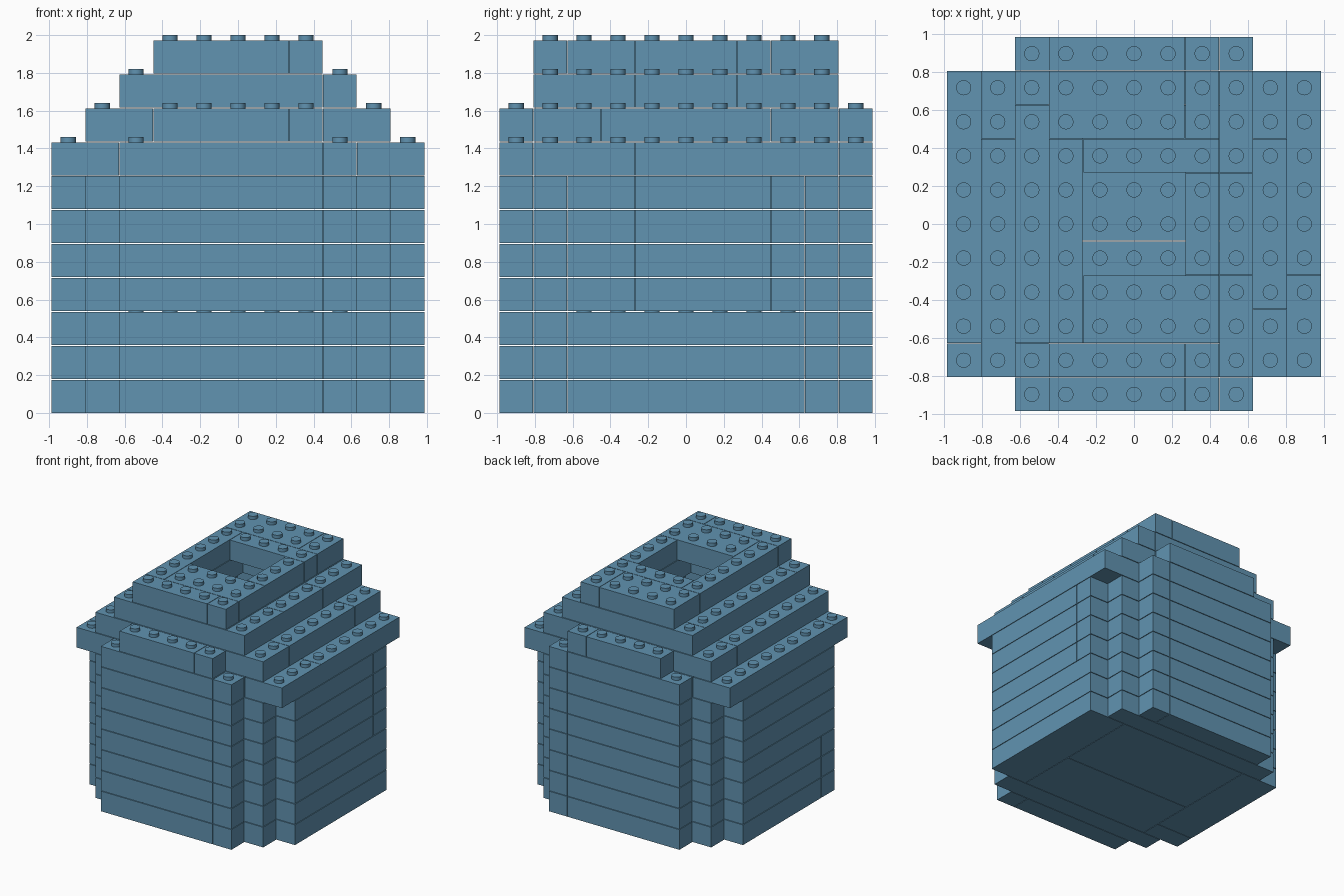
import bpy
import bmesh
from mathutils import Matrix

cube = bpy.data.objects.get("Cube")
if cube:
    bpy.data.objects.remove(cube, do_unlink=True)

UNIT = 0.1797          # stud spacing and course height
SEAM = 0.002           # side clearance of each brick
GAP = 0.005            # gap above each brick
STUD_R, STUD_H, STUD_SIDES = 0.04, 0.028, 24

blue = bpy.data.materials.new("dusty_blue")
blue.use_nodes = True
colour = (0.119, 0.292, 0.44, 1)
blue.diffuse_color = colour
blue.node_tree.nodes["Principled BSDF"].inputs["Base Color"].default_value = colour

bricks = []            # (name, course, x0, x1, y0, y1) in stud units


def lay(name, course, xs, ys):
    """Lay a grid of bricks split at the given cuts."""
    for x0, x1 in zip(xs, xs[1:]):
        for y0, y1 in zip(ys, ys[1:]):
            bricks.append((name, course, x0, x1, y0, y1))


def both_ends(name, course, xs, near, far):
    lay("front_" + name, course, xs, (-far, -near))
    lay("back_" + name, course, xs, (near, far))


# Walls: stepped corners, a solid base of three courses and a hollow room above
for c in range(7):
    both_ends("wall_outer", c, (-3.5, 2.5, 3.5), 4.5, 5.5)
    both_ends("wall_inner", c, (-4.5, 4.5), 3.5, 4.5)
    if c < 3:
        lay("floor", c, (-3.5, 3.5), (-3.5, -0.5, 3.5))
        lay("left_wall", c, (3.5, 5.5), (-3.5, 3.5))
        lay("right_wall", c, (-5.5, -3.5), (-3.5, -2.5, 3.5))
    else:
        lay("left_wall", c, (3.5, 5.5), (-3.5, -1.5, 2.5, 3.5))
        lay("right_wall", c, (-5.5, -3.5), (-3.5, 3.5))

# Eaves course
both_ends("gable_outer", 7, (-3.5, 2.5, 3.5), 4.5, 5.5)
both_ends("gable_inner", 7, (-3.5, 3.5), 3.5, 4.5)
lay("left_eave", 7, (3.5, 5.5), (-4.5, -1.5, 4.5))
lay("right_eave", 7, (-5.5, -3.5), (-4.5, -3.5, 4.5))

# Lower roof course
both_ends("gable_outer", 8, (-2.5, 1.5, 2.5), 4.5, 5.5)
both_ends("gable_inner", 8, (-2.5, 2.5), 3.5, 4.5)
lay("left_roof", 8, (2.5, 4.5), (-4.5, -2.5, 2.5, 4.5))
lay("right_roof", 8, (-4.5, -2.5), (-4.5, 2.5, 4.5))

# Upper roof course
both_ends("gable_outer", 9, (-3.5, 2.5), 3.5, 4.5)
both_ends("gable_inner", 9, (-1.5, 1.5), 2.5, 3.5)
lay("left_roof", 9, (2.5, 3.5), (-4.5, -1.5, 1.5, 4.5))
lay("left_roof_inner", 9, (1.5, 2.5), (-3.5, 3.5))
lay("right_roof", 9, (-3.5, -1.5), (-3.5, 3.5))

# Ridge course around the square opening
lay("front_ridge", 10, (-2.5, 1.5, 2.5), (-4.5, -3.5))
lay("front_ridge_inner", 10, (-1.5, 2.5), (-3.5, -1.5))
lay("left_ridge", 10, (1.5, 2.5), (-1.5, 1.5))
lay("right_ridge", 10, (-2.5, -1.5), (-3.5, 2.5))
lay("back_ridge_inner", 10, (-1.5, 2.5), (1.5, 2.5))
lay("back_ridge", 10, (-2.5, 1.5, 2.5), (2.5, 4.5))


def cells(brick):
    _, c, x0, x1, y0, y1 = brick
    for x in range(round(x0 + 0.5), round(x1 + 0.5)):
        for y in range(round(y0 + 0.5), round(y1 + 0.5)):
            yield c, x, y


filled = {cell for brick in bricks for cell in cells(brick)}


def build(brick):
    """One brick, with studs only where nothing sits on it."""
    name, c, x0, x1, y0, y1 = brick
    bm = bmesh.new()
    low, high = c * UNIT, (c + 1) * UNIT - GAP
    centre = ((x0 + x1) / 2 * UNIT, (y0 + y1) / 2 * UNIT, (low + high) / 2)
    size = ((x1 - x0) * UNIT - 2 * SEAM, (y1 - y0) * UNIT - 2 * SEAM, high - low)
    bmesh.ops.create_cube(bm, size=1, matrix=Matrix.Translation(centre) @ Matrix.Diagonal((*size, 1)))
    for _, x, y in cells(brick):
        if (c + 1, x, y) not in filled:
            spot = Matrix.Translation((x * UNIT, y * UNIT, high + STUD_H / 2))
            bmesh.ops.create_cone(bm, cap_ends=True, segments=STUD_SIDES, radius1=STUD_R,
                                  radius2=STUD_R, depth=STUD_H, matrix=spot)
    # Round the stud sides, keep every rim sharp
    for f in bm.faces:
        f.smooth = abs(f.normal.z) < 0.5 and f.calc_area() < 0.001
    for e in bm.edges:
        e.smooth = len(e.link_faces) == 2 and e.calc_face_angle() < 0.6
    mesh = bpy.data.meshes.new(name)
    bm.to_mesh(mesh)
    bm.free()
    mesh.materials.append(blue)
    bpy.context.collection.objects.link(bpy.data.objects.new(name, mesh))


for brick in bricks:
    build(brick)
